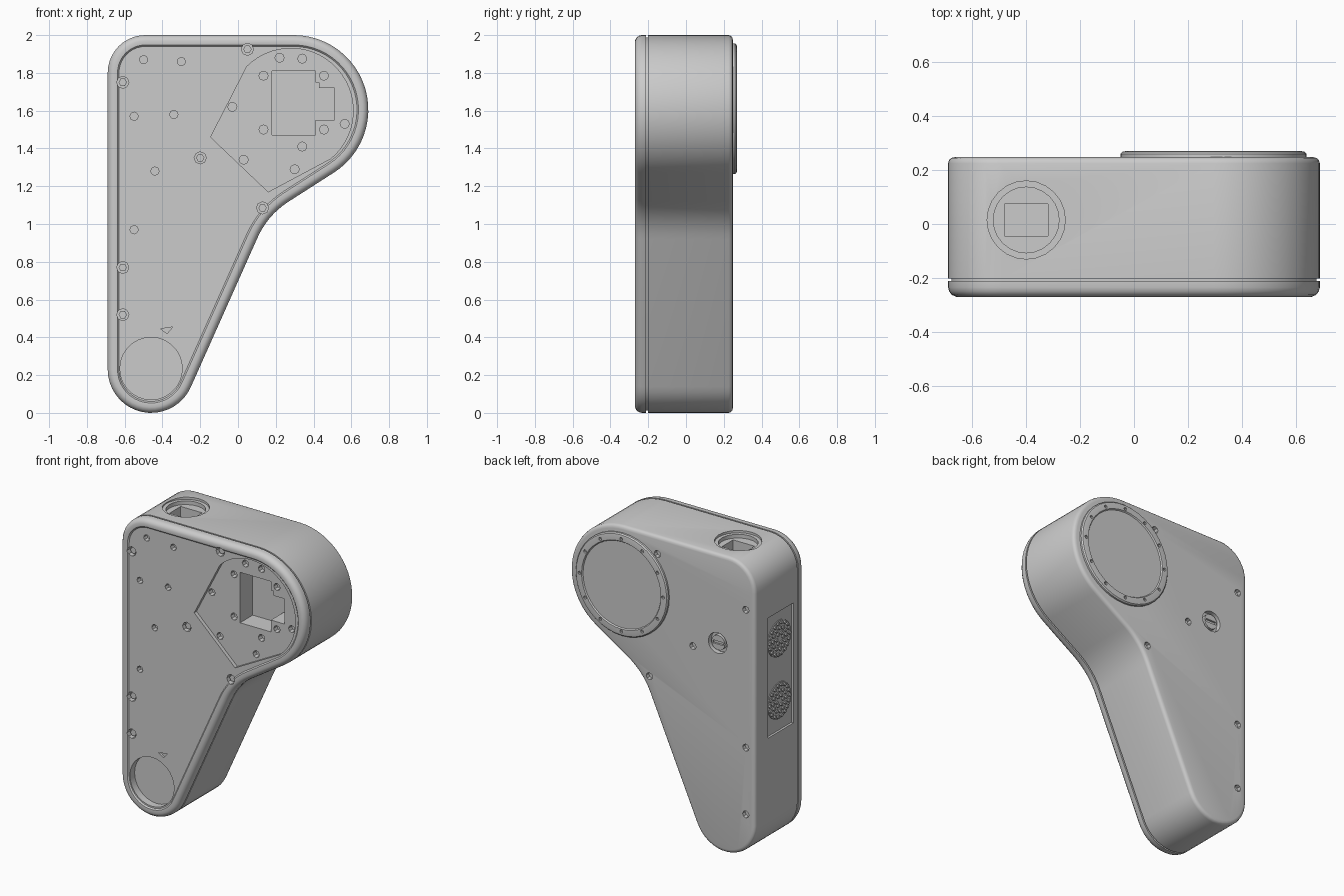
import bpy, bmesh
from math import sin, cos, radians, pi

if "Cube" in bpy.data.objects:
    bpy.data.objects.remove(bpy.data.objects["Cube"])


def arc(cx, cz, r, a0, a1, n):
    return [(cx + r * cos(radians(a0 + (a1 - a0) * i / n)),
             cz + r * sin(radians(a0 + (a1 - a0) * i / n))) for i in range(n + 1)]


def circle(cx, cz, r, n=24):
    return arc(cx, cz, r, 0, 360 - 360 / n, n - 1)


def rect(x0, x1, z0, z1):
    return [(x0, z0), (x1, z0), (x1, z1), (x0, z1)]


def outline(d):
    """Bracket silhouette, inset by d."""
    p0 = (0.10 - 0.918 * d, 0.92 + 0.396 * d)
    c = (0.154 - 0.75 * d, 1.046 + 0.64 * d)
    p1 = (0.27 - 0.539 * d, 1.12 + 0.842 * d)
    bend = []
    for i in range(9):
        t = i / 8
        bend.append(tuple((1 - t) ** 2 * p0[k] + 2 * t * (1 - t) * c[k] + t * t * p1[k]
                          for k in (0, 1)))
    return (arc(-0.49, 1.8, 0.2 - d, 90, 180, 10)
            + arc(-0.46, 0.23, 0.23 - d, 180, 336.7, 18)
            + bend
            + arc(0.295, 1.605, 0.395 - d, -57.4, 90, 24))


def loft(name, levels, axis='y'):
    """Solid from a stack of matching closed profiles [(points, position), ...]."""
    put = {'x': lambda u, w, t: (t, u, w),
           'y': lambda u, w, t: (u, t, w),
           'z': lambda u, w, t: (u, w, t)}[axis]
    bm = bmesh.new()
    rings = [[bm.verts.new(put(u, w, t)) for u, w in pts] for pts, t in levels]
    n = len(rings[0])
    for a, b in zip(rings, rings[1:]):
        for i in range(n):
            j = (i + 1) % n
            bm.faces.new((a[i], a[j], b[j], b[i]))
    bm.faces.new(rings[0])
    bm.faces.new(rings[-1][::-1])
    bmesh.ops.recalc_face_normals(bm, faces=bm.faces)
    me = bpy.data.meshes.new(name)
    bm.to_mesh(me)
    bm.free()
    ob = bpy.data.objects.new(name, me)
    bpy.context.collection.objects.link(ob)
    return ob


def prism(name, pts, a, b, axis='y'):
    return loft(name, [(pts, a), (pts, b)], axis)


def activate(ob):
    bpy.ops.object.select_all(action='DESELECT')
    ob.select_set(True)
    bpy.context.view_layer.objects.active = ob


def cut(target, pts, a, b, axis='y'):
    cutter = prism("cutter", pts, a, b, axis)
    cutter.hide_render = True
    mod = target.modifiers.new("cut", 'BOOLEAN')
    mod.operation = 'DIFFERENCE'
    mod.solver = 'EXACT'
    mod.object = cutter
    activate(target)
    bpy.ops.object.modifier_apply(modifier=mod.name)
    bpy.data.objects.remove(cutter)


# Housing: front cover with raised rim, seam groove, main shell
body = loft("housing", [(outline(d), y) for d, y in (
    (0.060, -0.260), (0.052, -0.268), (0.030, -0.270), (0.014, -0.263), (0.004, -0.250),
    (0.0, -0.235), (0.0, -0.212), (0.012, -0.212), (0.012, -0.202), (0.0, -0.202),
    (0.0, 0.225), (0.004, 0.238), (0.012, 0.245), (0.025, 0.248))])

# Front: round recess at the foot, drive pocket and its stepped window
cut(body, circle(-0.46, 0.235, 0.165, 28), -0.4, -0.21)
pocket = arc(0.28, 1.6, 0.33, 135, -50, 28) + [(0.16, 1.17), (-0.145, 1.46)]
cut(body, pocket, -0.4, -0.235)
window = [(0.18, 1.47), (0.41, 1.47), (0.41, 1.55), (0.51, 1.55), (0.51, 1.72),
          (0.43, 1.72), (0.43, 1.75), (0.41, 1.75), (0.41, 1.81), (0.18, 1.81)]
cut(body, window, -0.4, -0.10)

# Front: screw holes in cover and pocket
cover_holes = [(-0.61, 1.75), (-0.5, 1.87), (-0.3, 1.86), (0.05, 1.925), (-0.55, 1.57),
               (-0.34, 1.58), (-0.44, 1.28), (-0.2, 1.35), (0.13, 1.085), (-0.55, 0.97),
               (-0.61, 0.77), (-0.61, 0.52)]
big = (0, 3, 7, 8, 10, 11)
for i, (x, z) in enumerate(cover_holes):
    cut(body, circle(x, z, 0.032 if i in big else 0.022, 8), -0.4, -0.225)
cut(body, [(-0.41, 0.445), (-0.345, 0.455), (-0.375, 0.42)], -0.4, -0.245)
pocket_holes = [(0.135, 1.785), (0.22, 1.88), (0.34, 1.875), (0.455, 1.785), (0.565, 1.53),
                (0.455, 1.50), (0.34, 1.41), (0.3, 1.29), (0.03, 1.34), (0.135, 1.5),
                (-0.03, 1.62)]
for x, z in pocket_holes:
    cut(body, circle(x, z, 0.024, 8), -0.4, -0.20)

# Top: stepped round port with square socket
for r, z in ((0.145, 1.985), (0.122, 1.96)):
    cut(body, circle(-0.40, 0.015, r, 24), z, 2.2, 'z')
cut(body, rect(-0.48, -0.32, -0.045, 0.075), 1.88, 2.2, 'z')

# Left side: recessed connector panel
cut(body, rect(-0.16, 0.11, 0.78, 1.59), -0.9, -0.675, 'x')

# Back: screw holes and key-switch recess
for x, z in ((0.04, 1.88), (-0.225, 1.33), (0.10, 1.04), (-0.62, 1.68), (-0.62, 0.75),
             (-0.62, 0.3)):
    cut(body, circle(x, z, 0.024, 8), 0.22, 0.4)
cut(body, circle(-0.41, 1.40, 0.07, 16), 0.215, 0.4)

# Screws seated in the larger cover holes
screws = []
for i in big:
    x, z = cover_holes[i]
    s = prism("cover_screw", circle(x, z, 0.022, 6), -0.226, -0.245)
    screws.append(s)

# Key switch in the back recess
knob = prism("key_switch", circle(-0.41, 1.40, 0.05, 16), 0.21, 0.243)
cut(knob, rect(-0.45, -0.37, 1.39, 1.41), 0.23, 0.3)

# Back: drive cap with raised lip and ring of screw holes
cx, cz = 0.295, 1.61
cap = loft("drive_cap", [(circle(cx, cz, r, 40), y) for r, y in (
    (0.345, 0.235), (0.345, 0.260), (0.338, 0.268), (0.328, 0.270),
    (0.296, 0.270), (0.290, 0.262))])
for i in range(12):
    a = 2 * pi * i / 12
    cut(cap, circle(cx + 0.312 * cos(a), cz + 0.312 * sin(a), 0.011, 8), 0.255, 0.3)

# Left side: two round pin connectors
connectors = []
for z0 in (1.40, 0.98):
    connectors.append(prism("connector_base", circle(-0.025, z0, 0.122, 24),
                            -0.67, -0.680, 'x'))
    for r, n in ((0.035, 6), (0.070, 12), (0.105, 18)):
        for k in range(n):
            a = 2 * pi * k / n
            connectors.append(prism("connector_pin", circle(
                -0.025 + r * cos(a), z0 + r * sin(a), 0.012, 6), -0.675, -0.689, 'x'))


def join(parts, name):
    activate(parts[0])
    for p in parts:
        p.select_set(True)
    bpy.ops.object.join()
    parts[0].name = name
    return parts[0]


join(connectors, "pin_connectors")
join(screws, "cover_screws")
for ob in (body, cap, knob):
    activate(ob)
    bpy.ops.object.shade_smooth_by_angle(angle=radians(32))
